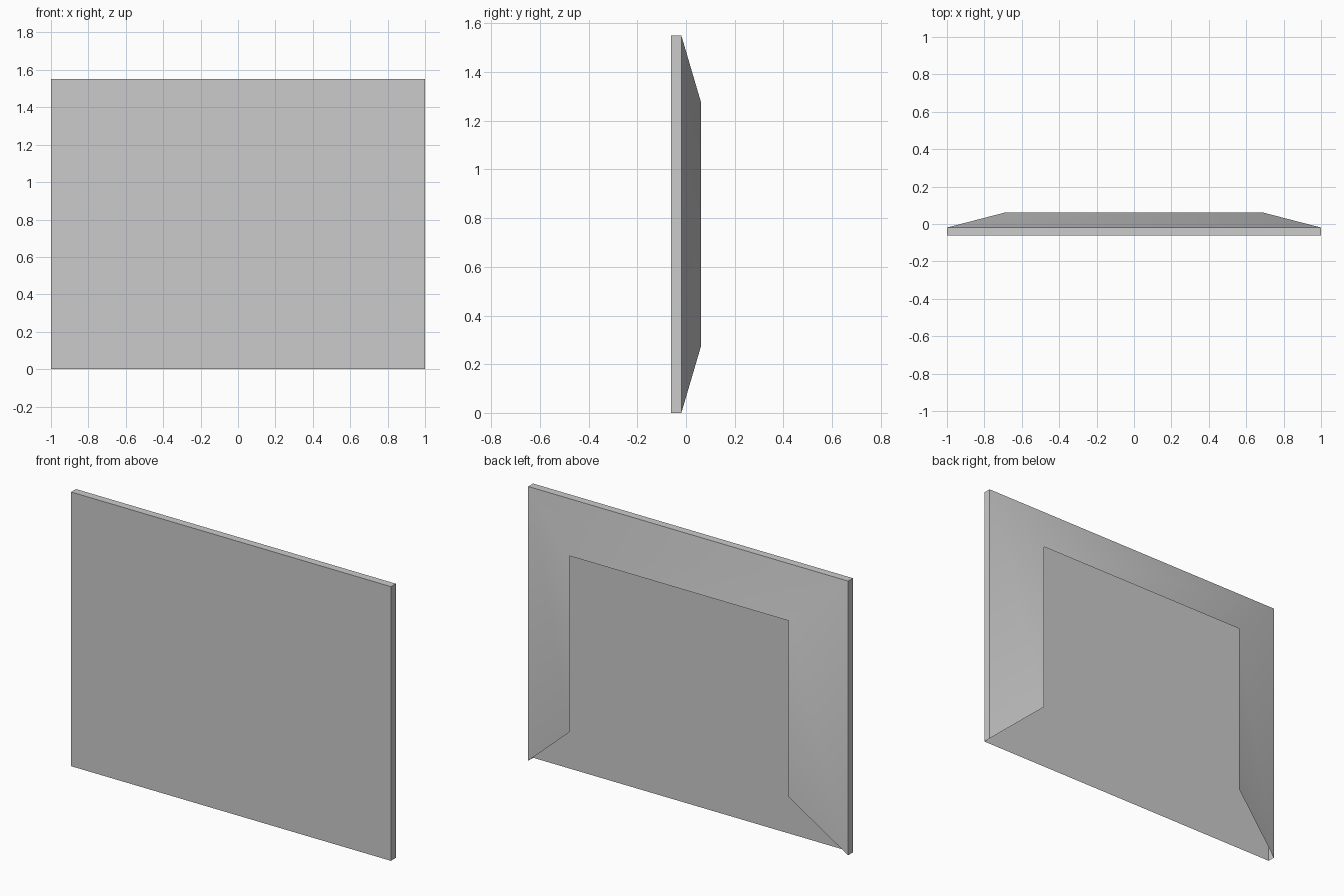
import bpy
import bmesh

if "Cube" in bpy.data.objects:
    bpy.data.objects.remove(bpy.data.objects["Cube"])

WIDTH, HEIGHT = 2.0, 1.55
FRONT_Y, RIM_Y, LIP_Y = -0.0625, -0.019, 0.0625
INSET_X, INSET_Z = 0.315, 0.277


def ring(bm, y, inset_x=0.0, inset_z=0.0):
    """Four corners: bottom left, top left, top right, bottom right."""
    x, z0, z1 = WIDTH / 2 - inset_x, inset_z, HEIGHT - inset_z
    return [bm.verts.new((px, y, pz))
            for px, pz in ((-x, z0), (-x, z1), (x, z1), (x, z0))]


bm = bmesh.new()
front = ring(bm, FRONT_Y)
rim = ring(bm, RIM_Y)
lip = ring(bm, LIP_Y, INSET_X, INSET_Z)

# Flat front panel
bm.faces.new(front[::-1])

# Edge walls and sloping back lip on left, top and right; bottom and back stay open
for a, b in ((front, rim), (rim, lip)):
    for i in range(3):
        bm.faces.new((a[i], a[i + 1], b[i + 1], b[i]))

bmesh.ops.recalc_face_normals(bm, faces=bm.faces[:])
# Front panel must point towards -y
bm.normal_update()
bm.faces.ensure_lookup_table()
if bm.faces[0].normal.y > 0:
    bmesh.ops.reverse_faces(bm, faces=bm.faces[:])

mesh = bpy.data.meshes.new("panel_shell")
bm.to_mesh(mesh)
bm.free()
shell = bpy.data.objects.new("panel_shell", mesh)
bpy.context.collection.objects.link(shell)

# Soft blend between the lip slopes, sharp outer edges
bpy.context.view_layer.objects.active = shell
shell.select_set(True)
bpy.ops.object.shade_smooth_by_angle()
